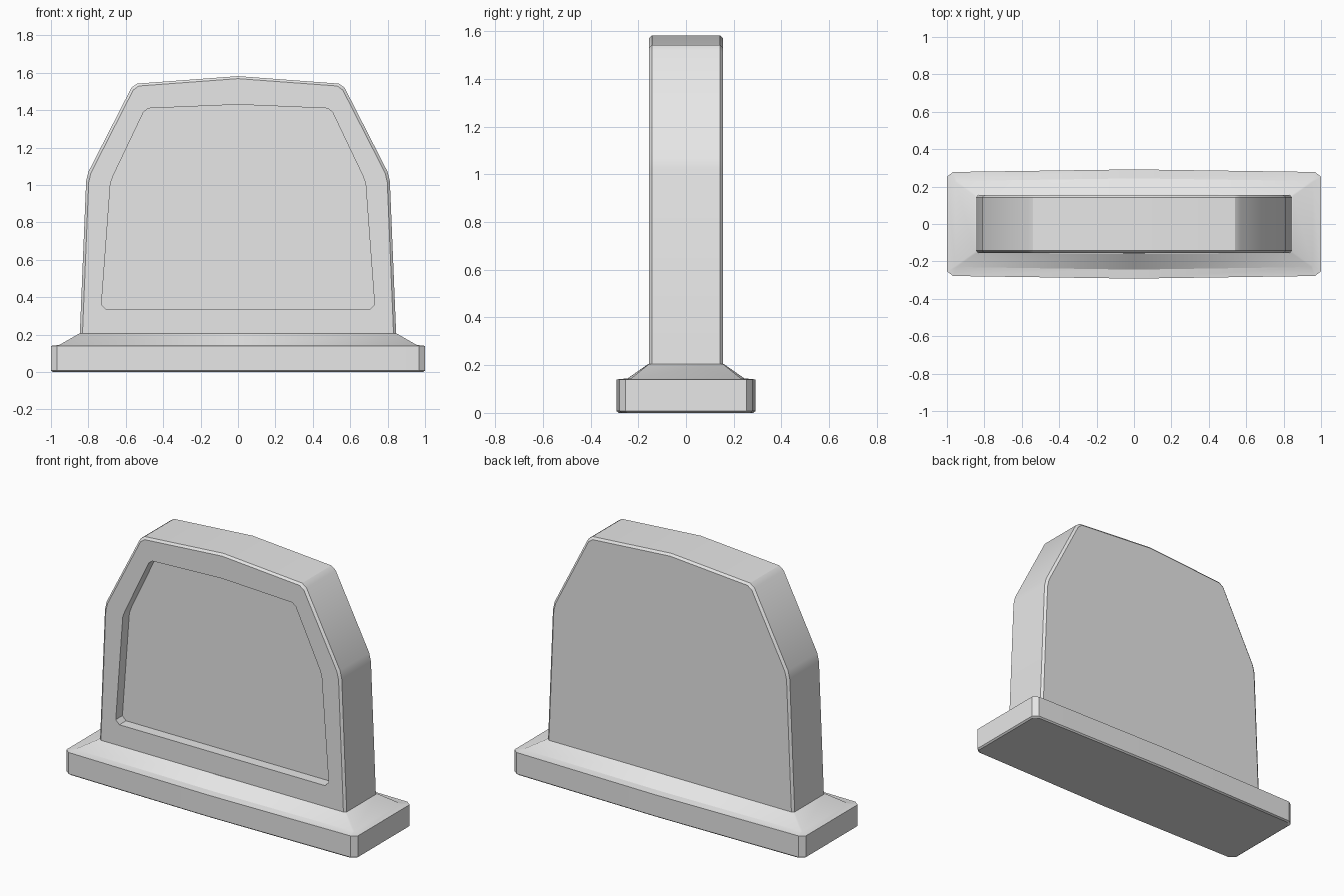
import bpy
import bmesh
import math

cube = bpy.data.objects.get("Cube")
if cube:
    bpy.data.objects.remove(cube, do_unlink=True)

stone = bpy.data.materials.new("pale_grey_stone")
stone.use_nodes = True
colour = (0.8, 0.8, 0.8, 1)
stone.diffuse_color = colour
stone.node_tree.nodes["Principled BSDF"].inputs["Base Color"].default_value = colour


def loft(name, rings):
    """Join equal-length closed rings with quads and cap both ends."""
    bm = bmesh.new()
    loops = [[bm.verts.new(p) for p in ring] for ring in rings]
    count = len(loops[0])
    for a, b in zip(loops, loops[1:]):
        for i in range(count):
            j = (i + 1) % count
            bm.faces.new((a[i], a[j], b[j], b[i]))
    bm.faces.new(loops[0])
    bm.faces.new(loops[-1])
    bmesh.ops.recalc_face_normals(bm, faces=bm.faces[:])
    mesh = bpy.data.meshes.new(name)
    bm.to_mesh(mesh)
    bm.free()
    mesh.materials.append(stone)
    obj = bpy.data.objects.new(name, mesh)
    bpy.context.collection.objects.link(obj)
    bpy.ops.object.select_all(action="DESELECT")
    obj.select_set(True)
    bpy.context.view_layer.objects.active = obj
    bpy.ops.object.shade_smooth_by_angle(angle=math.radians(30))
    return obj


def mirrored(half):
    """Complete a right-hand profile whose last point lies on the centre line."""
    return half + [(-x, z) for x, z in reversed(half[:-1])]


# Upright slab with a sunken front panel
outline = mirrored([(0.85, 0.15), (0.845, 0.22), (0.812, 1.02), (0.8, 1.07),
                    (0.57, 1.52), (0.54, 1.542), (0, 1.582)])
panel = mirrored([(0.705, 0.335), (0.73, 0.36), (0.682, 1.01), (0.667, 1.05),
                  (0.505, 1.39), (0.48, 1.41), (0, 1.43)])
face_edge = [(x * 0.983, 0.7 + (z - 0.7) * 0.985) for x, z in outline]


def upright(profile, y):
    return [(x, y, z) for x, z in profile]


loft("headstone_slab", [
    upright(panel, -0.09), upright(panel, -0.155),
    upright(face_edge, -0.155), upright(outline, -0.143),
    upright(outline, 0.143), upright(face_edge, 0.155),
])


# Plinth: bowed front and back, clipped corners, sloping shoulder
def plan(x, y, clip, bow, z):
    quarter = [(x, y - clip), (x - clip * 1.3, y), (0, y + bow)]
    back = mirrored(quarter)
    front = [(px, -py) for px, py in reversed(back)]
    return [(px, py, z) for px, py in back + front]


loft("plinth", [
    plan(0.99, 0.27, 0.025, 0.012, 0),
    plan(1.0, 0.278, 0.025, 0.014, 0.008),
    plan(1.0, 0.278, 0.025, 0.014, 0.14),
    plan(0.955, 0.23, 0.006, 0.014, 0.145),
    plan(0.85, 0.155, 0.006, 0.003, 0.205),
])
